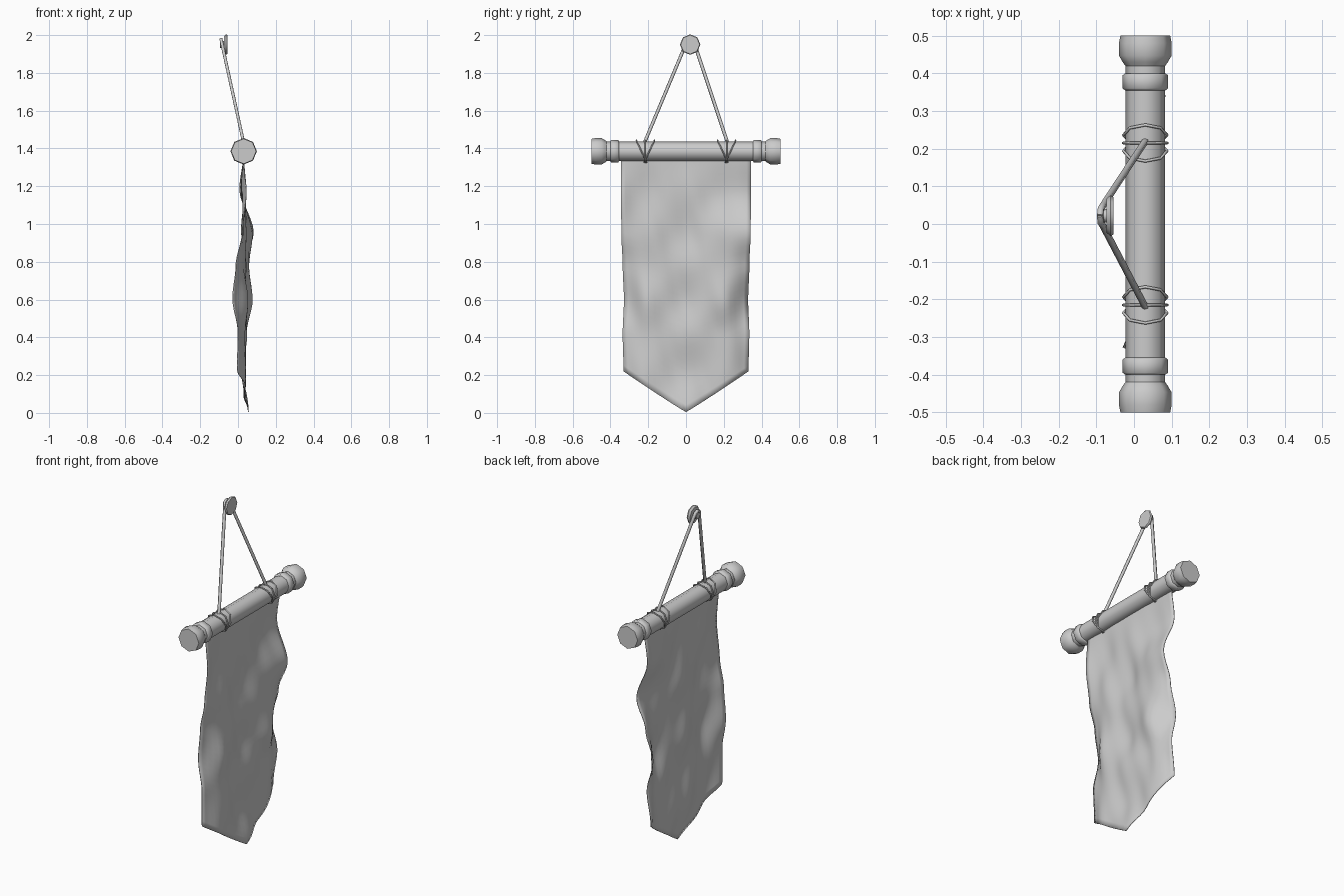
import bpy, bmesh, math
from mathutils import Vector

if "Cube" in bpy.data.objects:
    bpy.data.objects.remove(bpy.data.objects["Cube"])

grey = bpy.data.materials.new("plain grey")
grey.use_nodes = True
grey.diffuse_color = (0.6, 0.6, 0.6, 1)
grey.node_tree.nodes["Principled BSDF"].inputs["Base Color"].default_value = (0.6, 0.6, 0.6, 1)

ROD = Vector((0.03, 0, 1.385))


def finish(name, bm, angle):
    bmesh.ops.recalc_face_normals(bm, faces=bm.faces)
    mesh = bpy.data.meshes.new(name)
    bm.to_mesh(mesh)
    bm.free()
    mesh.materials.append(grey)
    obj = bpy.data.objects.new(name, mesh)
    bpy.context.collection.objects.link(obj)
    bpy.ops.object.select_all(action="DESELECT")
    obj.select_set(True)
    bpy.context.view_layer.objects.active = obj
    bpy.ops.object.shade_smooth_by_angle(angle=math.radians(angle))
    return obj


def lathe(name, profile, centre, axis, sides=8):
    """Turn (distance along axis, radius) pairs into a capped solid."""
    bm = bmesh.new()
    turn = Vector((0, 0, 1)).rotation_difference(Vector(axis))
    rings = []
    for d, r in profile:
        angles = [math.tau * i / sides for i in range(sides)]
        rings.append([bm.verts.new(centre + turn @ Vector((r * math.cos(a), r * math.sin(a), d)))
                      for a in angles])
    for a, b in zip(rings, rings[1:]):
        for i in range(sides):
            j = (i + 1) % sides
            bm.faces.new((a[i], a[j], b[j], b[i]))
    bm.faces.new(rings[0])
    bm.faces.new(rings[-1])
    return finish(name, bm, 50)


def cord(name, points, radius, cyclic=False):
    curve = bpy.data.curves.new(name, "CURVE")
    curve.dimensions = "3D"
    curve.bevel_depth = radius
    curve.bevel_resolution = 1
    curve.use_fill_caps = True
    spline = curve.splines.new("POLY")
    spline.points.add(len(points) - 1)
    for p, co in zip(spline.points, points):
        p.co = (*co, 1)
    spline.use_cyclic_u = cyclic
    spline.use_smooth = True
    curve.materials.append(grey)
    obj = bpy.data.objects.new(name, curve)
    bpy.context.collection.objects.link(obj)


# Rod with a collar and a knob at each end
lathe("rod", [(-0.44, 0.052), (0.44, 0.052)], ROD, (0, 1, 0))
for side, label in ((1, "back"), (-1, "front")):
    axis = (0, side, 0)
    lathe(label + "_collar", [(0.355, 0.054), (0.36, 0.06), (0.395, 0.06), (0.4, 0.054)], ROD, axis)
    lathe(label + "_knob", [(0.42, 0.053), (0.43, 0.06), (0.447, 0.07), (0.48, 0.07), (0.5, 0.066)],
          ROD, axis)

    # Cord lashings: two tilted loops and one straight loop
    for tilt, word in ((1, "outer"), (-1, "inner"), (0, "straight")):
        loop = []
        for i in range(8):
            a = math.tau * i / 8
            lean = 0.027 * (1 + math.cos(a)) * tilt - 0.006 * tilt
            loop.append(ROD + Vector((0.058 * math.sin(a), side * (0.215 + lean), 0.058 * math.cos(a))))
        cord(f"{label}_{word}_lashing", loop, 0.004, True)

    # Hanging cord, ending in a bend over the peg
    cord(label + "_hanging_cord", [(0.03, side * 0.22, 1.43), (-0.083, 0.022 + side * 0.026, 1.945),
                                   (-0.088, 0.022 + side * 0.018, 1.97), (-0.09, 0.022, 1.978)], 0.009)

# Wall peg
PEG = Vector((-0.055, 0.022, 1.95))
lathe("peg_disc", [(0, 0.05), (0.008, 0.054), (0.018, 0.045)], PEG, (-1, 0, 0))
lathe("peg_stem", [(0.01, 0.018), (0.04, 0.018)], PEG, (-1, 0, 0))

# Cloth folds: depth at a few heights for each of five columns
HEIGHTS = [1.37, 1.18, 0.95, 0.78, 0.6, 0.42, 0.22, 0.0]
COLUMNS = [-0.35, -0.2, 0, 0.2, 0.345]
FOLDS = [[.03, .04, .02, -.01, -.033, .0, .0, .0],
         [.03, .02, .04, .03, .05, .03, .04, .03],
         [.03, .04, .02, .04, .02, .045, .02, .055],
         [.03, .02, .07, .06, .075, .04, .04, .03],
         [.03, .01, .08, .03, -.02, .02, .0, .0]]
EDGE = [.345, .345, .342, .335, .328, .335, .33, .33]


def blend(keys, values, x):
    for (k0, v0), (k1, v1) in zip(zip(keys, values), zip(keys[1:], values[1:])):
        if min(k0, k1) <= x <= max(k0, k1):
            t = (x - k0) / (k1 - k0)
            return v0 + (v1 - v0) * t * t * (3 - 2 * t)
    return values[-1] if abs(x - keys[-1]) < abs(x - keys[0]) else values[0]


bm = bmesh.new()
COLS, ROWS = 28, 36
grid = []
for r in range(ROWS + 1):
    row = []
    for c in range(COLS + 1):
        u = 2 * c / COLS - 1
        hem = 0.005 + 0.215 * abs(u) ** 1.05
        z = 1.37 + (hem - 1.37) * r / ROWS
        y = u * blend(HEIGHTS, EDGE, z)
        depth = blend(COLUMNS, [blend(HEIGHTS, f, z) for f in FOLDS], y)
        ripple = 0.005 * math.sin(38 * y + 5 * z) * math.sin(7 * z + 9 * y) * min(1, r / 6)
        row.append(bm.verts.new((depth + ripple, y, z)))
    grid.append(row)
for a, b in zip(grid, grid[1:]):
    for c in range(COLS):
        bm.faces.new((a[c], b[c], b[c + 1], a[c + 1]))
cloth = finish("cloth_banner", bm, 60)
solid = cloth.modifiers.new("thickness", "SOLIDIFY")
solid.thickness = 0.004
solid.offset = 0
